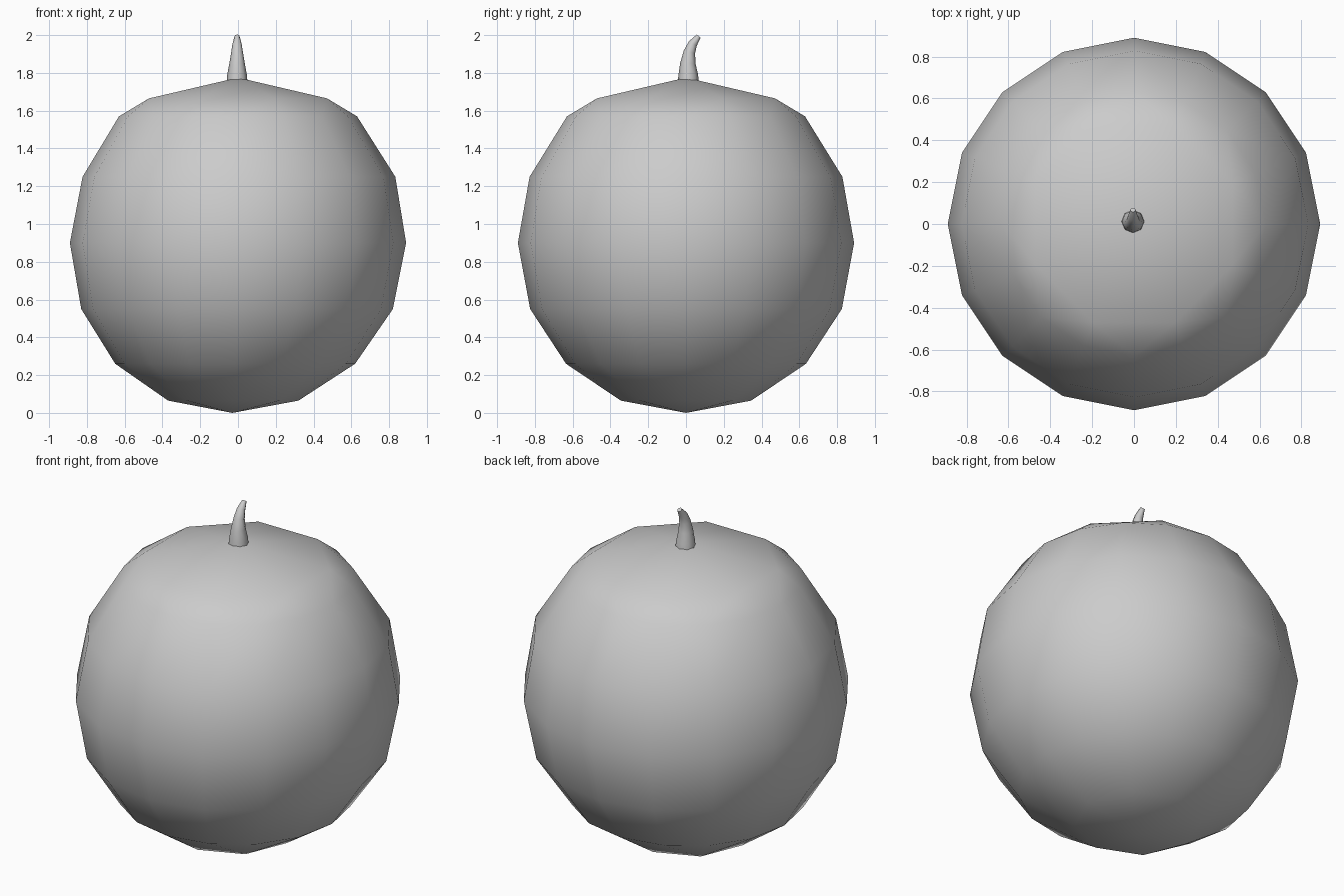
import bpy, bmesh
from math import cos, sin, pi

cube = bpy.data.objects.get("Cube")
if cube:
    bpy.data.objects.remove(cube, do_unlink=True)

grey = bpy.data.materials.new("plain grey")
grey.use_nodes = True
colour = (0.6, 0.6, 0.6, 1)
grey.diffuse_color = colour
grey.node_tree.nodes["Principled BSDF"].inputs["Base Color"].default_value = colour


def add_object(name, data):
    obj = bpy.data.objects.new(name, data)
    data.materials.append(grey)
    bpy.context.collection.objects.link(obj)
    return obj


# Round fruit body: rings of (radius, height, sides, turn, x shift) wrapped by a hull
rings = [
    (0.345, 0.065, 8, 0, -0.025),
    (0.635, 0.26, 16, 0, -0.015),
    (0.825, 0.55, 16, 0, -0.005),
    (0.89, 0.90, 16, 0, 0),
    (0.828, 1.25, 16, 0, 0.005),
    (0.63, 1.57, 16, 0, 0),
    (0.51, 1.665, 8, pi / 8, 0),
]
bm = bmesh.new()
bm.verts.new((-0.03, 0, 0))
bm.verts.new((0, 0, 1.775))
for radius, height, sides, turn, shift in rings:
    for i in range(sides):
        a = turn + 2 * pi * i / sides
        bm.verts.new((shift + radius * cos(a), radius * sin(a), height))
bmesh.ops.convex_hull(bm, input=bm.verts[:])
bmesh.ops.join_triangles(bm, faces=bm.faces[:], angle_face_threshold=0.1,
                         angle_shape_threshold=0.8)
bmesh.ops.recalc_face_normals(bm, faces=bm.faces[:])
for face in bm.faces:
    face.smooth = True
mesh = bpy.data.meshes.new("fruit_body")
bm.to_mesh(mesh)
bm.free()
add_object("fruit_body", mesh)

# Tapered stem that bends to the back: (y, height, radius)
path = [(0.012, 1.755, 0.055), (0.012, 1.79, 0.052), (0.01, 1.85, 0.041),
        (0.018, 1.91, 0.031), (0.036, 1.955, 0.024), (0.067, 1.995, 0.013)]
curve = bpy.data.curves.new("stem", "CURVE")
curve.dimensions = "3D"
curve.bevel_depth = 1
curve.bevel_resolution = 2
curve.use_fill_caps = True
spline = curve.splines.new("POLY")
spline.points.add(len(path) - 1)
for point, (y, z, radius) in zip(spline.points, path):
    point.co = (-0.005, y, z, 1)
    point.radius = radius
spline.use_smooth = True
add_object("stem", curve)
